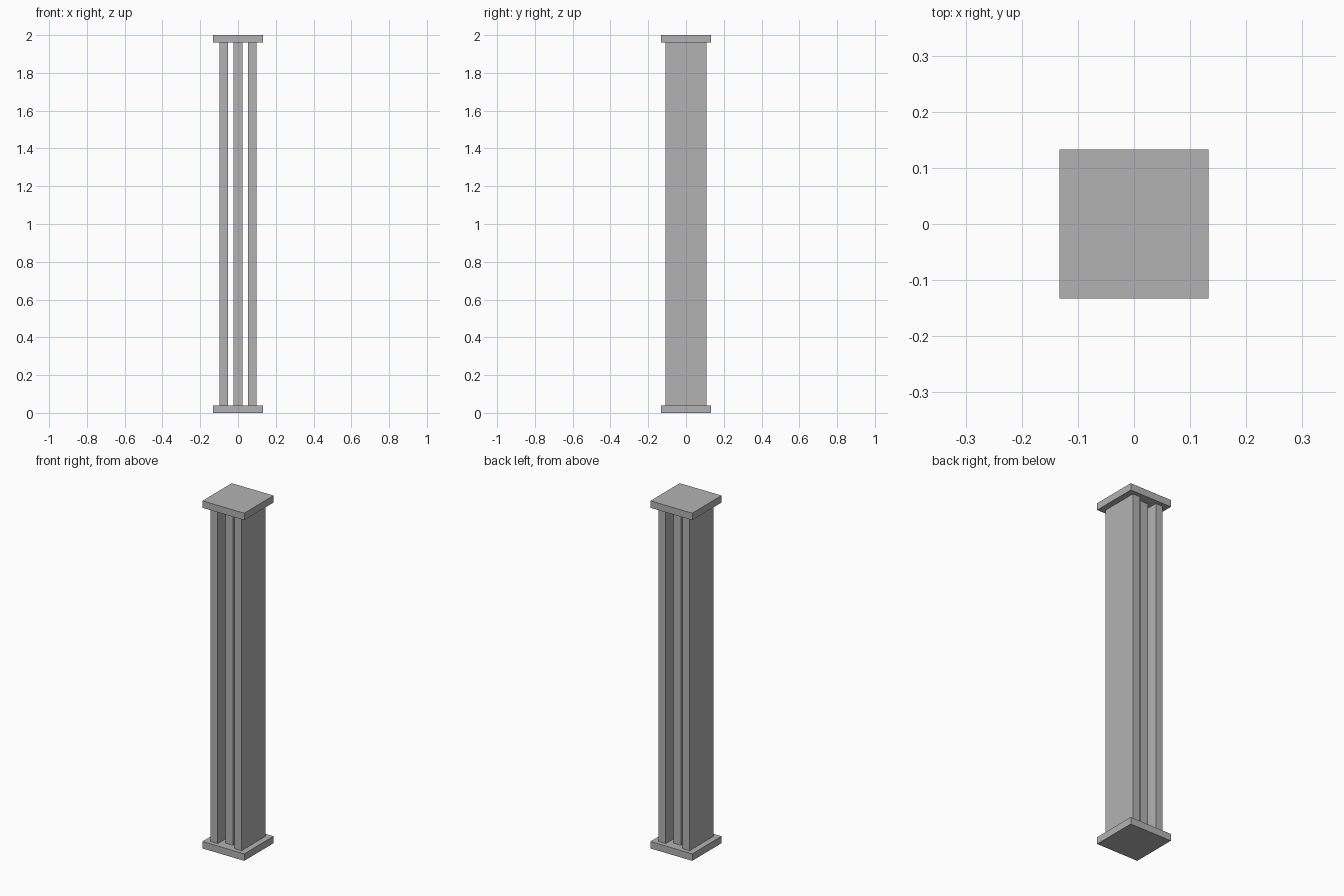
import bpy

if "Cube" in bpy.data.objects:
    bpy.data.objects.remove(bpy.data.objects["Cube"])

grey = bpy.data.materials.new("plain grey")
grey.diffuse_color = (0.45, 0.45, 0.45, 1.0)
grey.use_nodes = True
grey.node_tree.nodes["Principled BSDF"].inputs["Base Color"].default_value = grey.diffuse_color


def box(name, x, half_width, half_depth, z0, z1):
    """Upright box centred on y = 0, spanning z0 to z1."""
    bpy.ops.mesh.primitive_cube_add(size=1, location=(x, 0, (z0 + z1) / 2))
    ob = bpy.context.object
    ob.name = name
    ob.scale = (2 * half_width, 2 * half_depth, z1 - z0)
    bpy.ops.object.transform_apply(location=False, rotation=False, scale=True)
    ob.data.materials.append(grey)
    return ob


PLATE = 0.133   # half size of the end plates
THICK = 0.04    # plate thickness
TOP = 2.0

# Square end plates
box("base_plate", 0, PLATE, PLATE, 0, THICK)
box("cap_plate", 0, PLATE, PLATE, TOP - THICK, TOP)

# Outer slabs, mirrored about the middle
for side, name in ((-1, "left_slab"), (1, "right_slab")):
    box(name, side * 0.076, 0.023, 0.109, THICK, TOP - THICK)

# Middle slab, set back from the outer ones
box("middle_slab", 0, 0.025, 0.08, THICK, TOP - THICK)
